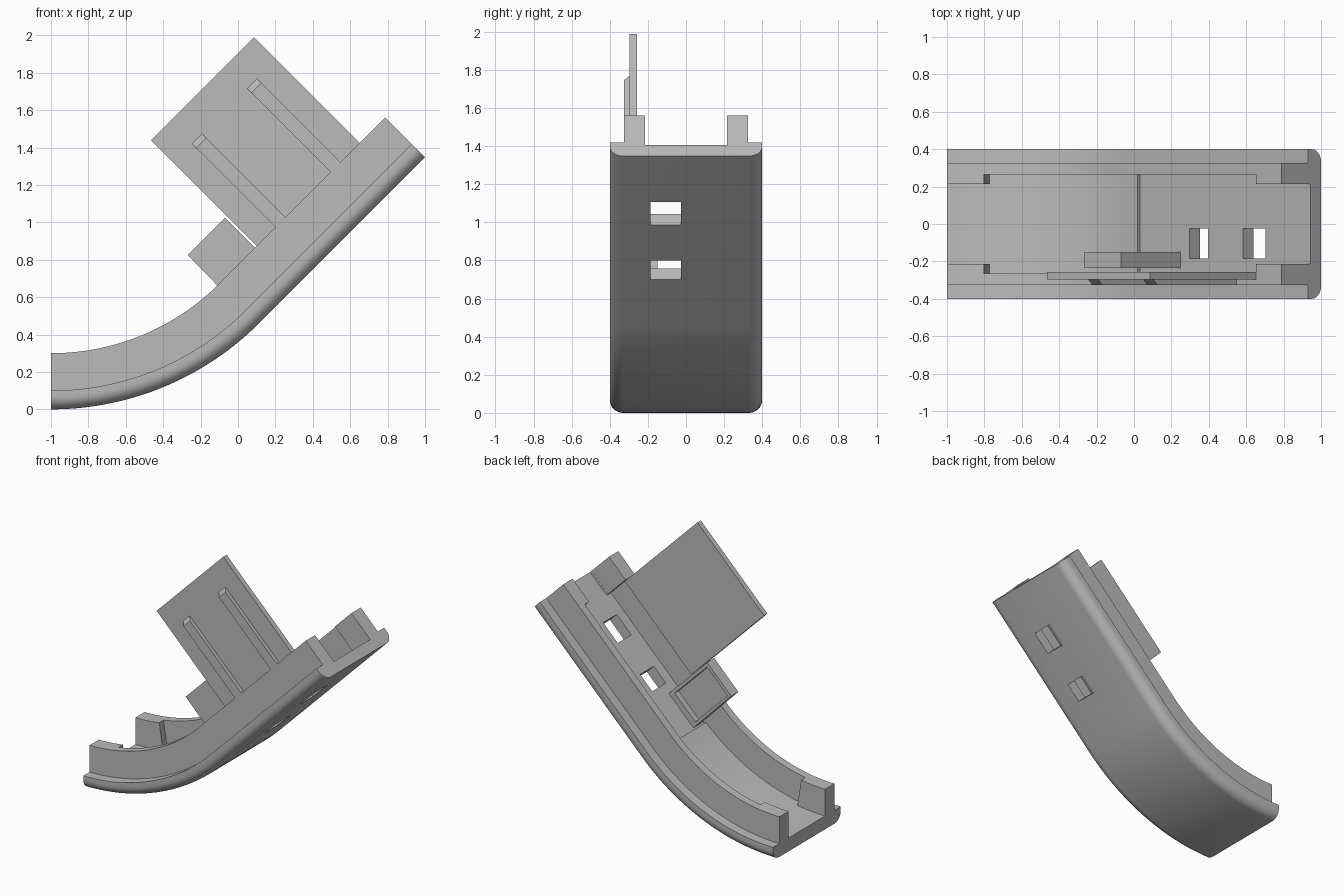
import bpy, bmesh, math
from mathutils import Vector

cube = bpy.data.objects.get("Cube")
if cube:
    bpy.data.objects.remove(cube, do_unlink=True)

grey = bpy.data.materials.new("plain grey")
grey.use_nodes = True
grey.diffuse_color = (0.5, 0.5, 0.5, 1)
grey.node_tree.nodes["Principled BSDF"].inputs["Base Color"].default_value = (0.5, 0.5, 0.5, 1)

R = 1.575                      # radius of the outer curve
ARC = R * math.pi / 4          # length of the curved run
START, END = -ARC, 1.2534      # path ends; the straight run begins at 0
D = math.sqrt(0.5)


def place(s, y, v):
    """Point at distance s along the path, offset v inward from the outer skin."""
    a = math.pi / 4 + min(s, 0) / R
    run = max(s, 0) * D
    return Vector((-1 + (R - v) * math.sin(a) + run, y, R - (R - v) * math.cos(a) + run))


def finish(bm, name):
    bmesh.ops.recalc_face_normals(bm, faces=bm.faces)
    mesh = bpy.data.meshes.new(name)
    bm.to_mesh(mesh)
    bm.free()
    mesh.materials.append(grey)
    ob = bpy.data.objects.new(name, mesh)
    bpy.context.collection.objects.link(ob)
    return ob


def sweep(name, profile, stations):
    """Sweep a closed (y, v) profile, given as a function of s, along the path."""
    bm = bmesh.new()
    rings = [[bm.verts.new(place(s, y, v)) for y, v in profile(s)] for s in stations]
    n = len(rings[0])
    for a, b in zip(rings, rings[1:]):
        for i in range(n):
            j = (i + 1) % n
            bm.faces.new((a[i], a[j], b[j], b[i]))
    bm.faces.new(rings[0])
    bm.faces.new(rings[-1])
    return finish(bm, name)


def rect(y0, y1, v0, v1):
    return [(y0, v0), (y1, v0), (y1, v1), (y0, v1)]


def block(name, s0, s1, y0, y1, v0, v1):
    return sweep(name, lambda s: rect(y0, y1, v0, v1), [s0, s1])


def rod(p, q, r, sides=24):
    """Cylinder cutter between two points."""
    bm = bmesh.new()
    bmesh.ops.create_cone(bm, cap_ends=True, segments=sides, radius1=r, radius2=r, depth=(q - p).length)
    rot = (q - p).to_track_quat('Z', 'Y')
    for vert in bm.verts:
        vert.co = rot @ vert.co + (p + q) / 2
    return finish(bm, "cutter")


def cut(ob, cutter):
    cutter.hide_render = True
    mod = ob.modifiers.new("cut", 'BOOLEAN')
    mod.operation, mod.solver, mod.object = 'DIFFERENCE', 'EXACT', cutter
    bpy.context.view_layer.objects.active = ob
    bpy.ops.object.modifier_apply(modifier=mod.name)
    bpy.data.objects.remove(cutter, do_unlink=True)


def arc_stations(first, count=36):
    return [first * (1 - i / count) for i in range(count)] + [0.0]


# Curved tray: rounded base, ledges and thick side walls
HALF, WALL, INNER, LEDGE, TOP, ROUND = 0.4, 0.325, 0.215, 0.1, 0.3, 0.07
corner = [(HALF - ROUND + ROUND * math.sin(t), ROUND - ROUND * math.cos(t))
          for t in [i * math.pi / 16 for i in range(9)]]
side = corner + [(HALF, LEDGE), (WALL, LEDGE), (WALL, TOP), (INNER, TOP), (INNER, LEDGE)]
section = side + [(-y, v) for y, v in reversed(side)]
shell = sweep("curved_shell", lambda s: section, arc_stations(START) + [END])

# Thin the walls between the end blocks and lower the straight floor
STEP = -0.035
run = [s for s in arc_stations(-0.992) if s < STEP - 0.01] + [STEP - 0.0005, STEP, 0, 1.06]
cut(shell, sweep("cutter", lambda s: rect(-0.265, 0.265, 0.08 if s >= STEP else 0.099, 0.5), run))
cut(shell, block("cutter", 1.0, 1.4, -0.2145, 0.2145, 0.0802, 0.5))

# Slots and counterbored hole through the floor
for s0, s1 in ((0.339, 0.48), (0.742, 0.912)):
    cut(shell, block("cutter", s0, s1, -0.185, -0.025, -0.1, 0.2))
cut(shell, rod(place(0.113, -0.1, -0.1), place(0.113, -0.1, 0.2), 0.053))
cut(shell, rod(place(0.113, -0.1, 0.045), place(0.113, -0.1, 0.2), 0.07))

# Screw holes with hexagonal nut pockets in the end blocks
for s in (START + 0.115, 1.152):
    cut(shell, rod(place(s, -0.5, 0.2), place(s, 0.5, 0.2), 0.03))
    cut(shell, rod(place(s, -0.255, 0.2), place(s, 0.255, 0.2), 0.06, 6))

# Mounting plate with four screw holes
plate = block("mounting_plate", 0.281, 1.06, -0.297, -0.257, 0.25, 1.1)
for s, v in ((0.329, 0.295), (1.011, 0.303), (0.803, 1.022), (0.407, 1.026)):
    for ob in (plate, shell) if v < 0.5 else (plate,):
        cut(ob, rod(place(s, -0.5, v), place(s, -0.2, v), 0.023))

# Stiffening ribs with sloped tops
rib = [(-WALL, TOP), (-0.29, TOP), (-0.29, 0.935), (-0.297, 0.932), (-WALL, 0.9)]
for name, s in (("lower_rib", 0.424), ("upper_rib", 0.841)):
    sweep(name, lambda s: rib, [s, s + 0.075])

# Upright holder with a shallow recess
holder = block("recessed_holder", -0.02, 0.269, -0.235, -0.15, 0.07, 0.527)
cut(holder, block("cutter", 0.005, 0.244, -0.195, -0.1, 0.125, 0.502))

# Smooth the curved skin while keeping edges crisp
bpy.ops.object.select_all(action='DESELECT')
shell.select_set(True)
plate.select_set(True)
bpy.context.view_layer.objects.active = shell
bpy.ops.object.shade_smooth_by_angle(angle=math.radians(30))
